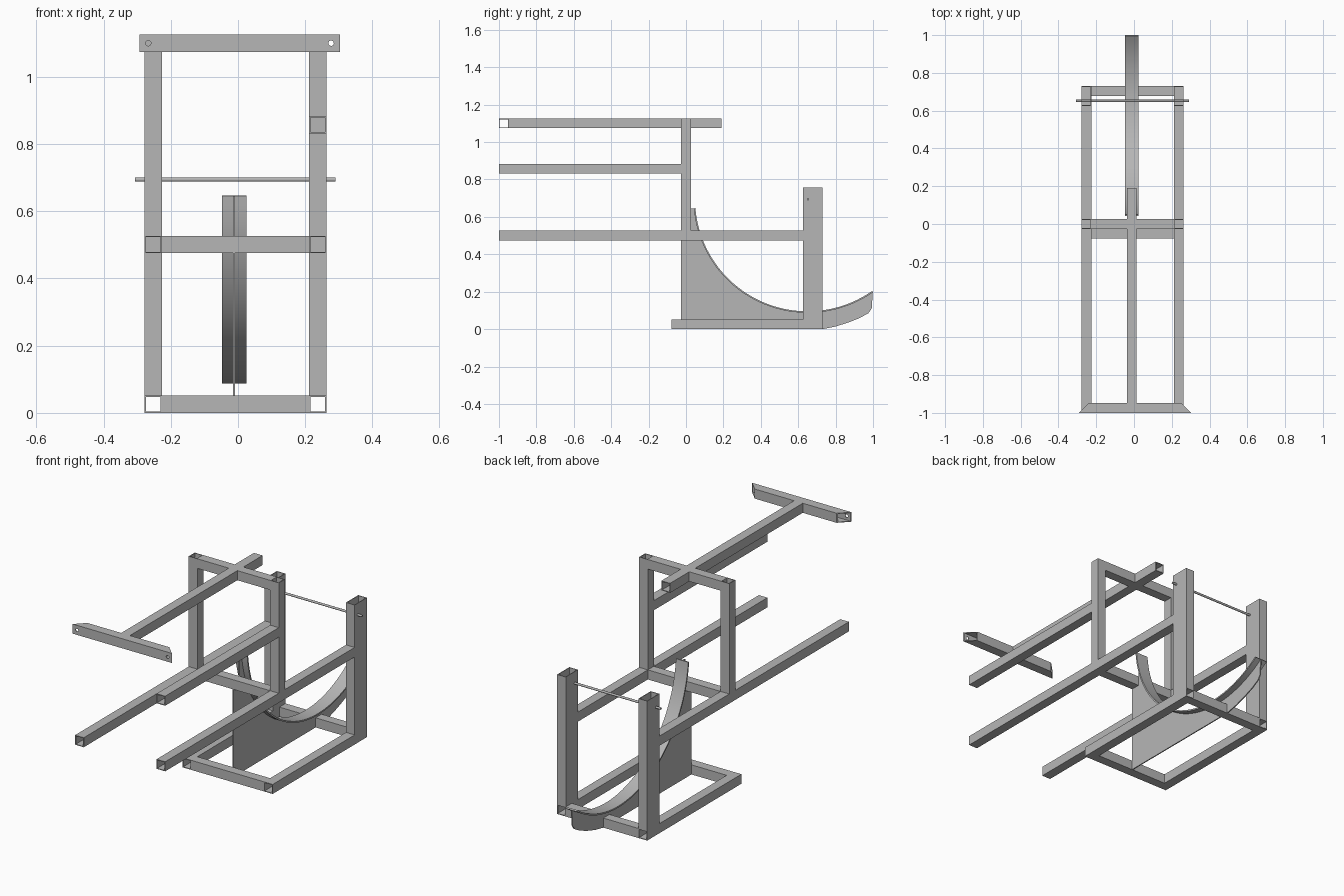
import bpy, bmesh
from math import sin, cos, radians, pi

cube = bpy.data.objects.get("Cube")
if cube:
    bpy.data.objects.remove(cube, do_unlink=True)

steel = bpy.data.materials.new("grey steel")
steel.use_nodes = True
GREY = (0.47, 0.47, 0.47, 1)
steel.diffuse_color = GREY
steel.node_tree.nodes["Principled BSDF"].inputs["Base Color"].default_value = GREY

T = 0.052                    # square tube size
WALL = 0.004
XR, XL = -0.278, 0.211       # low-x side of right and left tubes
IN_R, IN_L = XR + T, XL      # inner faces of the side tubes
CX = -0.0115                 # centre plane of spine and wheel cradle


def finish(name, bm):
    bmesh.ops.recalc_face_normals(bm, faces=bm.faces)
    mesh = bpy.data.meshes.new(name)
    bm.to_mesh(mesh)
    bm.free()
    mesh.materials.append(steel)
    obj = bpy.data.objects.new(name, mesh)
    bpy.context.collection.objects.link(obj)
    return obj


def tube(name, axis, lo, hi, mitre=0.0):
    """Open-ended hollow tube along an axis; mitre shortens its back side."""
    u, v = [i for i in range(3) if i != axis]
    bm = bmesh.new()
    rings = []
    for end, sign in ((lo[axis], 1), (hi[axis], -1)):
        for inset in (0, WALL):
            ring = []
            for a, b in ((0, 0), (1, 0), (1, 1), (0, 1)):
                p = [0, 0, 0]
                p[u] = hi[u] - inset if a else lo[u] + inset
                p[v] = hi[v] - inset if b else lo[v] + inset
                p[axis] = end + sign * mitre * (p[u] - lo[u]) / (hi[u] - lo[u])
                ring.append(bm.verts.new(p))
            rings.append(ring)
    out0, in0, out1, in1 = rings
    for a, b in ((out0, out1), (in0, in1), (out0, in0), (out1, in1)):
        for i in range(4):
            j = (i + 1) % 4
            bm.faces.new((a[i], a[j], b[j], b[i]))
    return finish(name, bm)


def slab(name, profile, x0, x1):
    """Side profile in y, z extruded across x."""
    bm = bmesh.new()
    face = bm.faces.new([bm.verts.new((x0, y, z)) for y, z in profile])
    ext = bmesh.ops.extrude_face_region(bm, geom=[face])
    moved = [g for g in ext["geom"] if isinstance(g, bmesh.types.BMVert)]
    bmesh.ops.translate(bm, verts=moved, vec=(x1 - x0, 0, 0))
    return finish(name, bm)


def cylinder(name, centre, radius, length, rotation, sides=24):
    bpy.ops.mesh.primitive_cylinder_add(vertices=sides, radius=radius, depth=length,
                                        location=centre, rotation=rotation)
    obj = bpy.context.object
    obj.name = name
    obj.data.materials.append(steel)
    return obj


# Side tubes, repeated right and left
BASE_Y, MID_Z, TOP_Z = -0.078, 0.475, 1.074
POST_Y, BACK_Y = 0.625, 0.73
for side, x in (("right", XR), ("left", XL)):
    tube(f"{side}_base_rail", 1, (x, BASE_Y, 0), (x + T, BACK_Y, T))
    tube(f"{side}_rear_post", 2, (x, POST_Y, T), (x + T, BACK_Y, 0.757))
    tube(f"{side}_middle_rail", 1, (x, -1, MID_Z), (x + T, POST_Y, MID_Z + T))
    tube(f"{side}_upright", 2, (x, -T / 2, MID_Z + T), (x + T, T / 2, TOP_Z + T))

# Single upper rail on the left
tube("left_upper_rail", 1, (XL, -1, 0.831), (XL + T, -T / 2, 0.831 + T))

# Cross bars between the side tubes
for name, y, z in (("base_front_bar", BASE_Y, 0), ("base_rear_bar", BACK_Y - T, 0),
                   ("middle_cross_bar", -T / 2, MID_Z), ("top_cross_bar", -T / 2, TOP_Z)):
    tube(name, 0, (IN_R, y, z), (IN_L, y + T, z + T))

# Top spine on both sides of the top cross bar
for name, y0, y1 in (("front_spine", -1 + T, -T / 2), ("rear_spine", T / 2, 0.19)):
    tube(name, 1, (CX - T / 2, y0, TOP_Z), (CX + T / 2, y1, TOP_Z + T))

# Mitred handle bar with a bolt hole near each end of its front wall
handle = tube("handle_bar", 0, (-0.293, -1, TOP_Z), (0.303, -1 + T, TOP_Z + T), mitre=T)
for x in (-0.267, 0.277):
    cutter = cylinder("hole_cutter", (x, -1, TOP_Z + T / 2), 0.008, 0.03, (pi / 2, 0, 0))
    cutter.hide_render = True
    mod = handle.modifiers.new("hole", "BOOLEAN")
    mod.operation, mod.solver, mod.object = "DIFFERENCE", "EXACT", cutter
    bpy.context.view_layer.objects.active = handle
    bpy.ops.object.modifier_apply(modifier=mod.name)
    bpy.data.objects.remove(cutter, do_unlink=True)

# Axle rod through the rear posts
rod = cylinder("axle_rod", (-0.0085, 0.652, 0.694), 0.006, 0.597, (0, pi / 2, 0))


# Curved wheel cradle on a thin upright web
def arc(radius, steps=40, first=184.8, last=305):
    angles = [radians(first + (last - first) * i / steps) for i in range(steps + 1)]
    return [(0.65 + radius * cos(a), 0.697 + radius * sin(a)) for a in angles]


cradle = slab("wheel_cradle", arc(0.602) + arc(0.61)[::-1], CX - 0.0365, CX + 0.0365)
toe = [(0.993, 0.11), (0.975, 0.085), (0.93, 0.06), (0.87, 0.036), (0.8, 0.014), (0.73, 0)]
heel = [(-T / 2, 0), (-T / 2, MID_Z), (T / 2, MID_Z), (T / 2, 0.646)]
slab("cradle_web", heel + arc(0.608) + toe, CX - 0.003, CX + 0.003)

for obj in (rod, cradle):
    bpy.ops.object.select_all(action="DESELECT")
    obj.select_set(True)
    bpy.context.view_layer.objects.active = obj
    bpy.ops.object.shade_smooth_by_angle()
